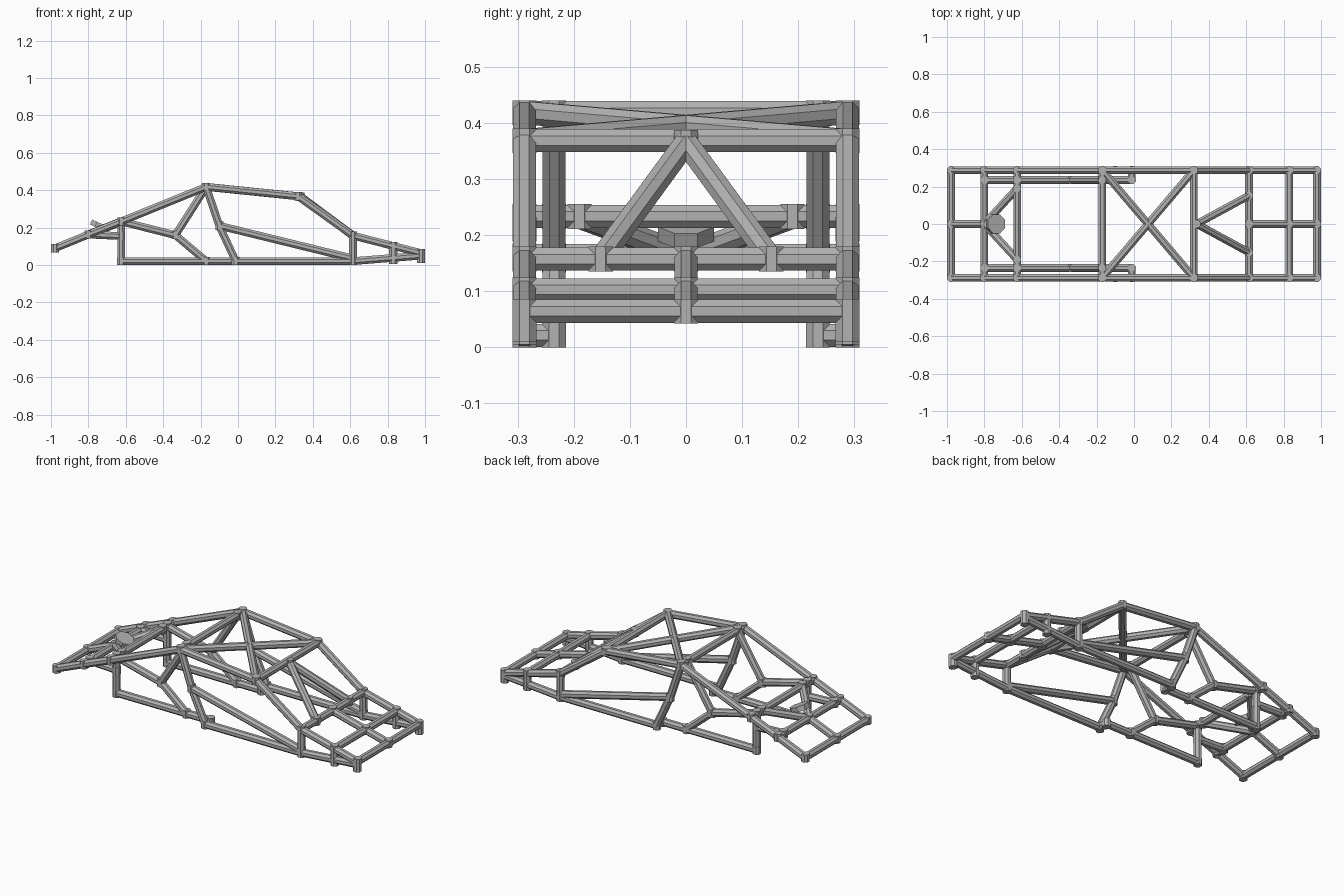
import bpy
import bmesh
import math
from mathutils import Matrix, Vector

cube = bpy.data.objects.get("Cube")
if cube:
    bpy.data.objects.remove(cube, do_unlink=True)

steel = bpy.data.materials.new("grey_steel")
steel.use_nodes = True
GREY = (0.45, 0.45, 0.45, 1)
steel.diffuse_color = GREY
steel.node_tree.nodes["Principled BSDF"].inputs["Base Color"].default_value = GREY

TUBE, JOINT = 0.0205, 0.0215      # half widths across flats
OUT, INN = 0.288, 0.235           # y of the outer and inner side frames
FLOOR = 0.021


def prism(bm, a, b, half):
    """Octagonal bar from a to b with its flats level."""
    a, b = Vector(a), Vector(b)
    d = (b - a).normalized()
    side = Vector((0, 0, 1)).cross(d)
    side = Vector((0, 1, 0)) if side.length < 0.01 else side.normalized()
    rot = Matrix((side, d.cross(side), d)).transposed().to_4x4()
    roll = Matrix.Rotation(math.pi / 8, 4, 'Z')
    r = half / math.cos(math.pi / 8)
    bmesh.ops.create_cone(bm, cap_ends=True, segments=8, radius1=r, radius2=r,
                          depth=(b - a).length,
                          matrix=Matrix.Translation((a + b) / 2) @ rot @ roll)


def finish(name, bm):
    mesh = bpy.data.meshes.new(name)
    bm.to_mesh(mesh)
    bm.free()
    mesh.materials.append(steel)
    ob = bpy.data.objects.new(name, mesh)
    bpy.context.collection.objects.link(ob)


def frame(name, paths, posts=()):
    """Welded tubes along paths, with an upright collar at every node."""
    bm = bmesh.new()
    nodes = set()
    for path in paths:
        for a, b in zip(path, path[1:]):
            prism(bm, a, b, TUBE)
        nodes.update(path)
    for x, y, z in nodes:
        prism(bm, (x, y, z - 0.022), (x, y, z + 0.022), JOINT)
    for x, y, low, high in posts:
        prism(bm, (x, y, low), (x, y, high), JOINT)
    finish(name, bm)


# Shared stations along the side profile, as (x, z)
TAIL, HOOP, SCREEN = (-0.978, 0.09), (-0.17, 0.418), (0.32, 0.368)
COWL, NOSE = (0.615, 0.157), (0.978, 0.064)
SHELF, DECK = (-0.8, 0.163), (-0.625, 0.233)
MID = (0.83, 0.102)
SILL = (-0.012, FLOOR)
ELBOW = (-0.335, 0.16)
HIP = (-0.1, 0.21)


def at(station, y):
    return (station[0], y, station[1])


# Side frames
for side, label in ((-1, "right"), (1, "left")):
    y = side * OUT
    frame(label + "_upper_rail",
          [[at(p, y) for p in (TAIL, SHELF, DECK, HOOP, SCREEN, COWL, MID, NOSE)]],
          [(0.978, y, 0.01, 0.085), (0.83, y, 0.005, 0.124)])
    frame(label + "_lower_rail",
          [[at(SILL, y), (0.615, y, FLOOR)],
           [(0.615, y, FLOOR), (0.978, y, 0.05)],
           [(0.615, y, FLOOR), at(COWL, y)]])
    frame(label + "_door_braces",
          [[at(HOOP, y), at(HIP, y), at(SILL, y)],
           [at(HIP, y), (0.615, y, 0.035)]])
    y = side * INN
    foot, heel = (-0.17, y, FLOOR), (-0.625, y, FLOOR)
    frame(label + "_inner_floor_rail",
          [[heel, foot, at(SILL, y), at(SILL, side * OUT)]])
    frame(label + "_inner_braces",
          [[at(HOOP, y), at(ELBOW, y), foot],
           [at(ELBOW, y), at(DECK, y), heel],
           [at(SHELF, y), (-0.625, y, 0.155)]])

# Crossbars
for name, station in (("tail", TAIL), ("shelf", SHELF), ("deck", DECK), ("hoop", HOOP),
                      ("screen", SCREEN), ("cowl", COWL), ("mid", MID), ("nose", NOSE)):
    frame(name + "_crossbar", [[at(station, -OUT), at(station, OUT)]])

# Centre bars front and back
frame("nose_spine", [[at(p, 0) for p in (COWL, MID, NOSE)]])
frame("tail_spine", [[at(TAIL, 0), at(SHELF, 0)]])

# Mirrored diagonals
frame("roof_cross", [[at(HOOP, s * OUT), at(SCREEN, -s * OUT)] for s in (-1, 1)])
frame("screen_braces", [[(0.335, 0, 0.365), at(COWL, s * 0.152)] for s in (-1, 1)])
frame("tail_braces", [[at(SHELF, 0), at(DECK, s * 0.19)] for s in (-1, 1)])

# Tilted octagonal mounting plate
bm = bmesh.new()
centre, normal = Vector((-0.74, 0, 0.21)), Vector((0.4, 0, 0.92)).normalized()
prism(bm, centre - normal * 0.014, centre + normal * 0.014, 0.05)
finish("mounting_plate", bm)
